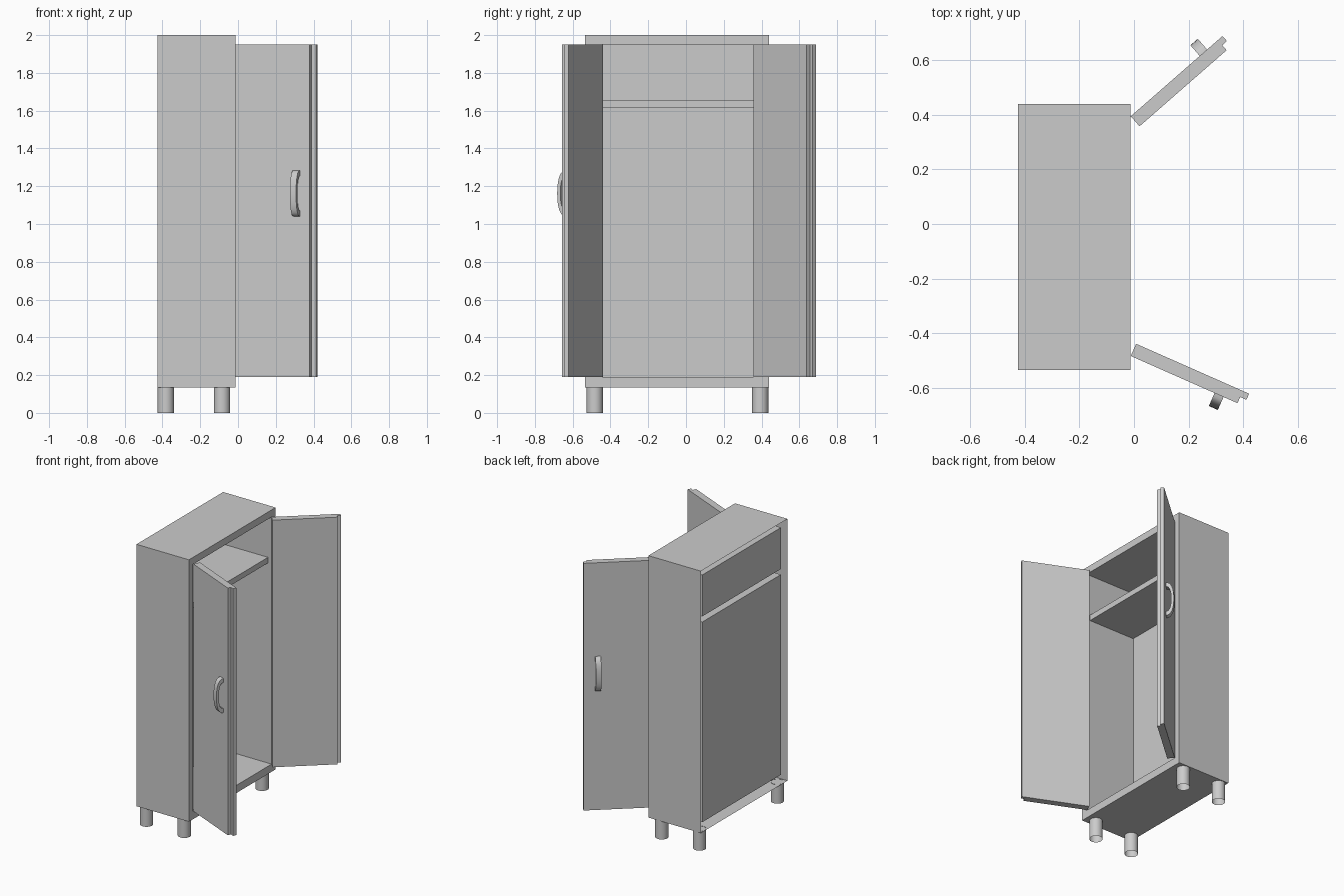
import bpy, bmesh, math
from mathutils import Vector, Matrix

if "Cube" in bpy.data.objects:
    bpy.data.objects.remove(bpy.data.objects["Cube"])


def finish(name, bm, smooth=False):
    bmesh.ops.remove_doubles(bm, verts=bm.verts, dist=1e-5)
    bmesh.ops.recalc_face_normals(bm, faces=bm.faces)
    mesh = bpy.data.meshes.new(name)
    bm.to_mesh(mesh)
    bm.free()
    ob = bpy.data.objects.new(name, mesh)
    bpy.context.collection.objects.link(ob)
    if smooth:
        bpy.context.view_layer.objects.active = ob
        ob.select_set(True)
        bpy.ops.object.shade_smooth_by_angle(angle=math.radians(40))
        ob.select_set(False)
    return ob


def prism(name, pts, depth, matrix, smooth=False):
    """Extrude a 2D outline along local z, then place it."""
    bm = bmesh.new()
    face = bm.faces.new([bm.verts.new((x, y, 0)) for x, y in pts])
    ext = bmesh.ops.extrude_face_region(bm, geom=[face], use_keep_orig=True)
    bmesh.ops.translate(bm, vec=(0, 0, depth),
                        verts=[g for g in ext["geom"] if isinstance(g, bmesh.types.BMVert)])
    bm.transform(matrix)
    return finish(name, bm, smooth)


# Cabinet body: hollow double shell, open at the rear (-x), with two compartments
XB, XF = -0.425, -0.012
Y0, Y1, Z0, Z1 = -0.535, 0.44, 0.135, 2.0
YI0, YI1, ZI0, ZI1 = -0.49, 0.395, 0.19, 1.95
XI, XS, S0, S1 = -0.405, -0.04, 1.615, 1.655

bm = bmesh.new()


def ring(x, y0, y1, z0, z1):
    return [bm.verts.new((x, y, z)) for y, z in ((y0, z0), (y1, z0), (y1, z1), (y0, z1))]


def bridge(a, b, closed=True):
    n = len(a)
    for i in range(n if closed else n - 1):
        j = (i + 1) % n
        bm.faces.new((a[i], a[j], b[j], b[i]))


rear = ring(XB, Y0, Y1, Z0, Z1)
front = ring(XF, Y0, Y1, Z0, Z1)
lip = ring(XF, YI0, YI1, ZI0, ZI1)
bridge(rear, front)
bridge(front, lip)

# Compartment walls, backs and shelf from one side profile
profile = [(XF, ZI1), (XI, ZI1), (XI, S1), (XS, S1), (XS, S0), (XI, S0), (XI, ZI0), (XF, ZI0)]
left = [bm.verts.new((x, YI0, z)) for x, z in profile]
right = [bm.verts.new((x, YI1, z)) for x, z in profile]
bridge(left, right, closed=False)
bm.faces.new(left)
bm.faces.new(right)
finish("cabinet_body", bm)

# Legs: open tubes
for xn, x in (("front", -0.085), ("rear", -0.382)):
    for yn, y in (("left", -0.483), ("right", 0.393)):
        bm = bmesh.new()
        bmesh.ops.create_cone(bm, cap_ends=False, segments=32, radius1=0.043, radius2=0.043,
                              depth=0.137, matrix=Matrix.Translation((x, y, 0.0685)))
        finish(f"{xn}_{yn}_leg", bm, True)

# Handle outline: outer and inner arch (outward depth, height)
N = 16


def arch(depth, half):
    out = []
    for i in range(N + 1):
        a = math.pi * i / N
        c = math.cos(a)
        out.append((depth * max(math.sin(a), 0) ** 0.8,
                    half * math.copysign(abs(c) ** 0.9, c)))
    return out


handle_outline = arch(0.052, 0.122) + arch(0.034, 0.092)[::-1]

# Doors: origin is the outer hinge corner, t runs along the door, n goes outward
T = 0.049
H = T / 2
for name, hinge, t, n, a, b in (
        ("left", (-0.012, -0.484), (0.9147, -0.404), (-0.404, -0.9147), 0.428, 0.453),
        ("right", (-0.012, 0.395), (0.753, 0.658), (-0.658, 0.753), 0.447, 0.424)):
    t, n, up = Vector((*t, 0)), Vector((*n, 0)), Vector((0, 0, 1))
    origin = Vector((*hinge, ZI0))

    def frame(x, y, z, o):
        return Matrix.Translation(o) @ Matrix((x, y, z)).transposed().to_4x4()

    # Rebated closing edge: outer half ends at a, inner half at b
    outline = [(0, 0), (a, 0), (a, -H), (b, -H), (b, -T), (0, -T)]
    prism(f"{name}_door", outline, ZI1 - ZI0, frame(t, n, up, origin))

    # Arched pull handle
    base = Vector((*hinge, 1.162)) + t * (0.354 - 0.018)
    prism(f"{name}_handle", handle_outline, 0.036, frame(n, up, t, base), True)
